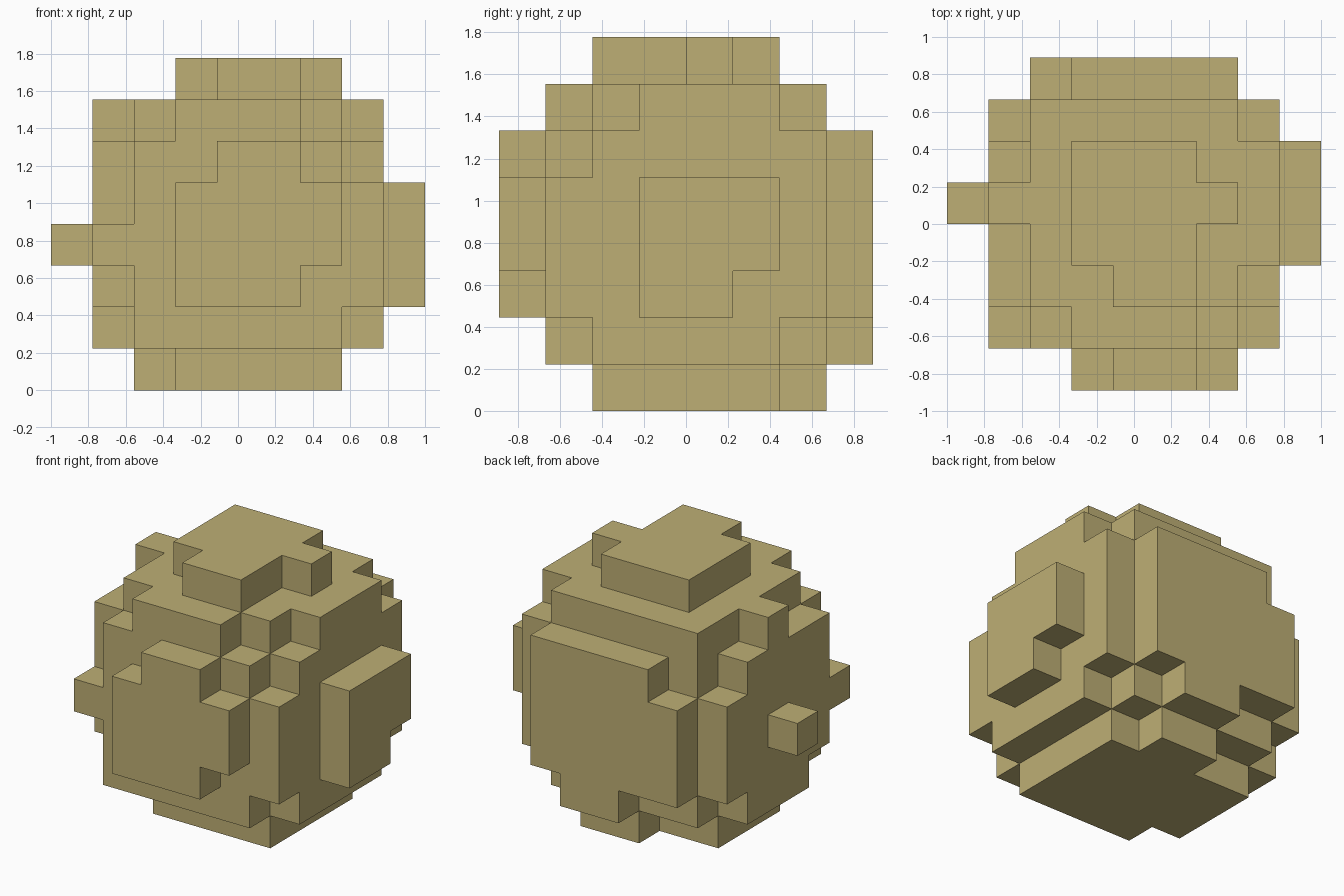
import bpy
import bmesh
from itertools import product
from mathutils import Vector

CELL = 2 / 9
ORIGIN = Vector((-1, -4 * CELL, 0))

default_cube = bpy.data.objects.get("Cube")
if default_cube:
    bpy.data.objects.remove(default_cube, do_unlink=True)


def block(x0, x1, y0, y1, z0, z1):
    """Set of grid cells inside a box given by its cell edges."""
    return set(product(range(x0, x1), range(y0, y1), range(z0, z1)))


# Main body, before its edges are stepped
cells = block(1, 8, 1, 7, 1, 7)

# Steps cut out of the body's upright, upper and lower edges
upper_cuts = [
    (1, 3, 1, 2, 6, 7), (1, 2, 1, 4, 6, 7), (1, 2, 1, 2, 4, 7),
    (1, 2, 5, 7, 6, 7), (1, 2, 6, 7, 5, 7),
    (6, 8, 1, 2, 6, 7), (7, 8, 1, 3, 6, 7), (7, 8, 1, 2, 5, 7),
    (7, 8, 6, 7, 6, 7),
]
lower_cuts = [
    (1, 2, 1, 2, 1, 3), (1, 2, 1, 3, 1, 2), (1, 2, 6, 7, 1, 2),
    (7, 8, 1, 2, 1, 2), (7, 8, 6, 7, 1, 2),
]
for cut in upper_cuts + lower_cuts:
    cells -= block(*cut)

# Raised plates, one cell thick, on the six sides
top_plate = [(3, 6, 3, 6, 7, 8), (4, 6, 2, 3, 7, 8), (6, 7, 4, 5, 7, 8)]
bottom_plate = [(2, 7, 3, 6, 0, 1), (3, 7, 2, 3, 0, 1), (4, 6, 6, 7, 0, 1)]
front_plate = [(3, 7, 0, 1, 3, 5), (3, 6, 0, 1, 2, 3), (4, 6, 0, 1, 5, 6)]
back_plate = [(2, 7, 7, 8, 2, 5), (3, 7, 7, 8, 5, 6), (4, 6, 7, 8, 1, 2)]
left_plate = [(8, 9, 3, 6, 3, 5), (8, 9, 3, 5, 2, 3)]
right_knob = [(0, 1, 4, 5, 3, 4)]
for plate in (top_plate, bottom_plate, front_plate, back_plate, left_plate, right_knob):
    for part in plate:
        cells |= block(*part)


def build_shell(name, filled, material):
    """Skin the filled cells with outward quads, leaving no inner faces."""
    bm = bmesh.new()
    corners = {}

    def corner(point):
        key = tuple(round(value) for value in point)
        if key not in corners:
            corners[key] = bm.verts.new(ORIGIN + Vector(key) * CELL)
        return corners[key]

    for cell, axis, side in product(sorted(filled), range(3), (0, 1)):
        neighbour = list(cell)
        neighbour[axis] += 1 if side else -1
        if tuple(neighbour) in filled:
            continue
        u, v, normal = Vector(), Vector(), Vector()
        normal[axis] = side
        u[(axis + 1) % 3] = 1
        v[(axis + 2) % 3] = 1
        base = Vector(cell) + normal
        quad = [base, base + u, base + u + v, base + v]
        if not side:
            quad.reverse()
        bm.faces.new([corner(point) for point in quad])

    mesh = bpy.data.meshes.new(name)
    bm.to_mesh(mesh)
    bm.free()
    mesh.materials.append(material)
    shell = bpy.data.objects.new(name, mesh)
    bpy.context.collection.objects.link(shell)
    return shell


# One flat sandy colour
sand = bpy.data.materials.new("sand")
sand.use_nodes = True
colour = (0.515, 0.429, 0.178, 1)
sand.diffuse_color = colour
sand.node_tree.nodes["Principled BSDF"].inputs["Base Color"].default_value = colour

build_shell("blocky_boulder", cells, sand)
